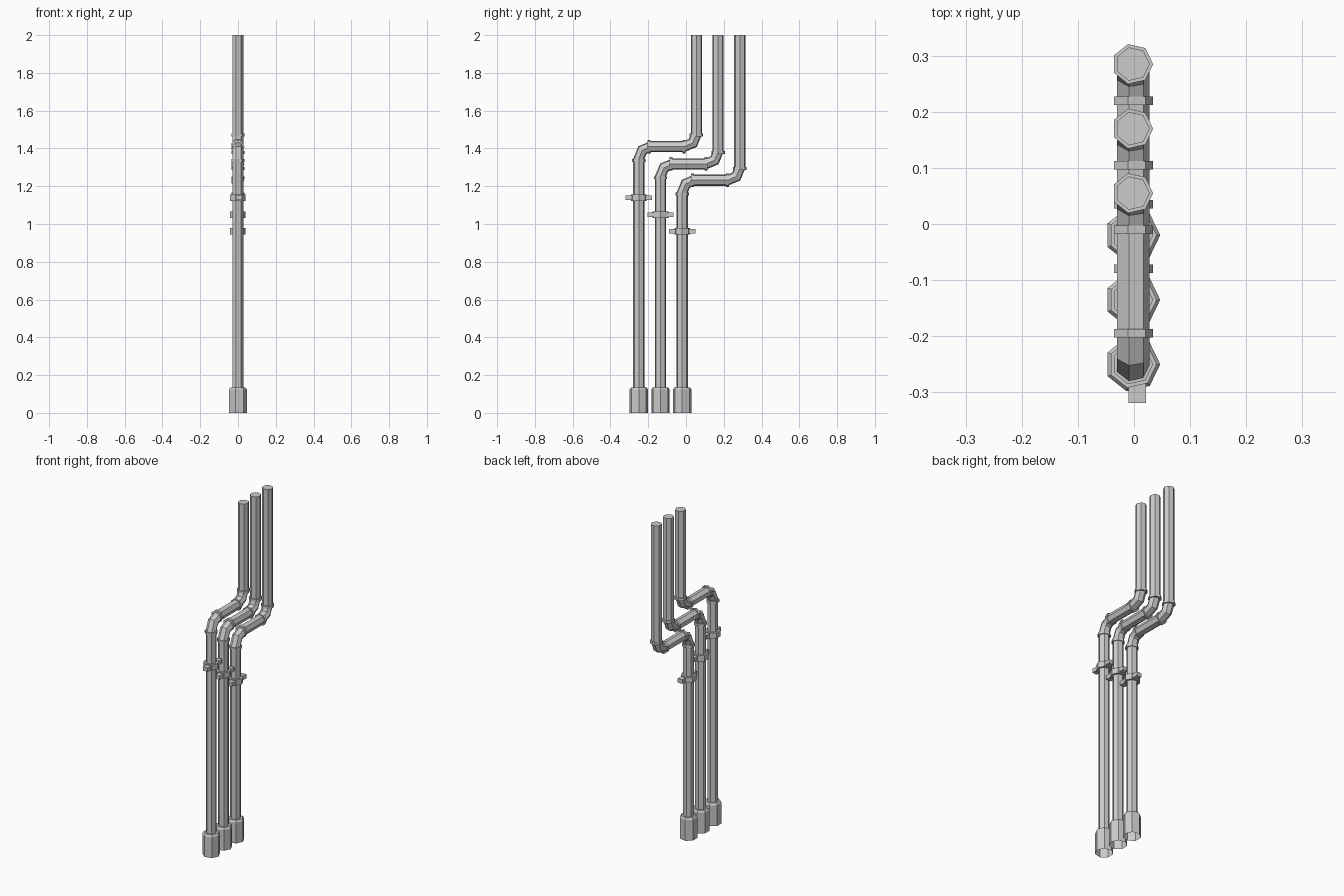
import bpy, bmesh, math
from mathutils import Vector

if "Cube" in bpy.data.objects:
    bpy.data.objects.remove(bpy.data.objects["Cube"])

SIDES = 7
CX = -0.0025      # heptagons are off-centre in x so their bounds are centred


def loft(name, rings, cap_start=True, cap_end=True):
    """Seven-sided tube; rings are (y, z, radius, heading), heading 0 = up, 90 = +y."""
    bm = bmesh.new()
    loops = []
    for y, z, r, heading in rings:
        h = math.radians(heading)
        side = Vector((0, math.cos(h), -math.sin(h)))
        loop = []
        for i in range(SIDES):
            a = 2 * math.pi * i / SIDES
            loop.append(bm.verts.new(Vector((CX + r * math.cos(a), y, z)) + side * r * math.sin(a)))
        loops.append(loop)
    for a, b in zip(loops, loops[1:]):
        for i in range(SIDES):
            j = (i + 1) % SIDES
            bm.faces.new((a[i], a[j], b[j], b[i]))
    if cap_start:
        bm.faces.new(loops[0][::-1])
    if cap_end:
        bm.faces.new(loops[-1])
    bmesh.ops.recalc_face_normals(bm, faces=bm.faces)
    return finish(name, bm)


def finish(name, bm):
    me = bpy.data.meshes.new(name)
    bm.to_mesh(me)
    bm.free()
    ob = bpy.data.objects.new(name, me)
    bpy.context.collection.objects.link(ob)
    return ob


def box(name, centre, size):
    bm = bmesh.new()
    bmesh.ops.create_cube(bm, size=1)
    for v in bm.verts:
        v.co = Vector(c + s * k for c, s, k in zip(centre, size, v.co))
    return finish(name, bm)


def collar(name, y, z, heading, r=0.0365, t=0.015):
    h = math.radians(heading)
    dy, dz = math.sin(h) * t / 2, math.cos(h) * t / 2
    loft(name, [(y - dy, z - dz, r, heading), (y + dy, z + dz, r, heading)])


R, BEND, SHIFT = 0.0305, 0.065, 0.305
C45 = BEND * math.sqrt(0.5)

for n, (y0, level) in enumerate([(-0.25, 1.41), (-0.135, 1.318), (-0.02, 1.232)], 1):
    y1 = y0 + SHIFT
    a = (y0 + BEND, level - BEND)      # centre of the lower bend
    b = (y1 - BEND, level + BEND)      # centre of the upper bend

    # pipe with two faceted bends
    loft(f"pipe_{n}", [
        (y0, 0.12, R, 0),
        (y0, a[1], R, 0), (a[0] - C45, a[1] + C45, R, 45), (a[0], level, R, 90),
        (b[0], level, R, 90), (b[0] + C45, b[1] - C45, R, 45), (y1, b[1], R, 0),
        (y1, 2.0, R, 0)], cap_start=False)

    # collars at the ends of both bends
    collar(f"lower_bend_collar_{n}", y0, a[1] - 0.008, 0)
    collar(f"lower_bend_end_collar_{n}", a[0] - 0.01, level, 90)
    collar(f"upper_bend_start_collar_{n}", b[0], level, 90)
    collar(f"upper_bend_collar_{n}", y1, b[1] - 0.004, 0)

    # foot sleeve, open underneath, chamfered at the top
    loft(f"foot_sleeve_{n}", [(y0, 0, 0.0492, 0), (y0, 0.125, 0.0492, 0),
                              (y0, 0.135, 0.042, 0)], cap_start=False)

    # clamp ring with a tab front and back
    zc = level - 0.27
    collar(f"clamp_ring_{n}", y0, zc, 0, r=0.043, t=0.034)
    for label, s in (("front", -1), ("back", 1)):
        box(f"clamp_{label}_tab_{n}", (0.006, y0 + s * 0.052, zc), (0.031, 0.034, 0.024))
